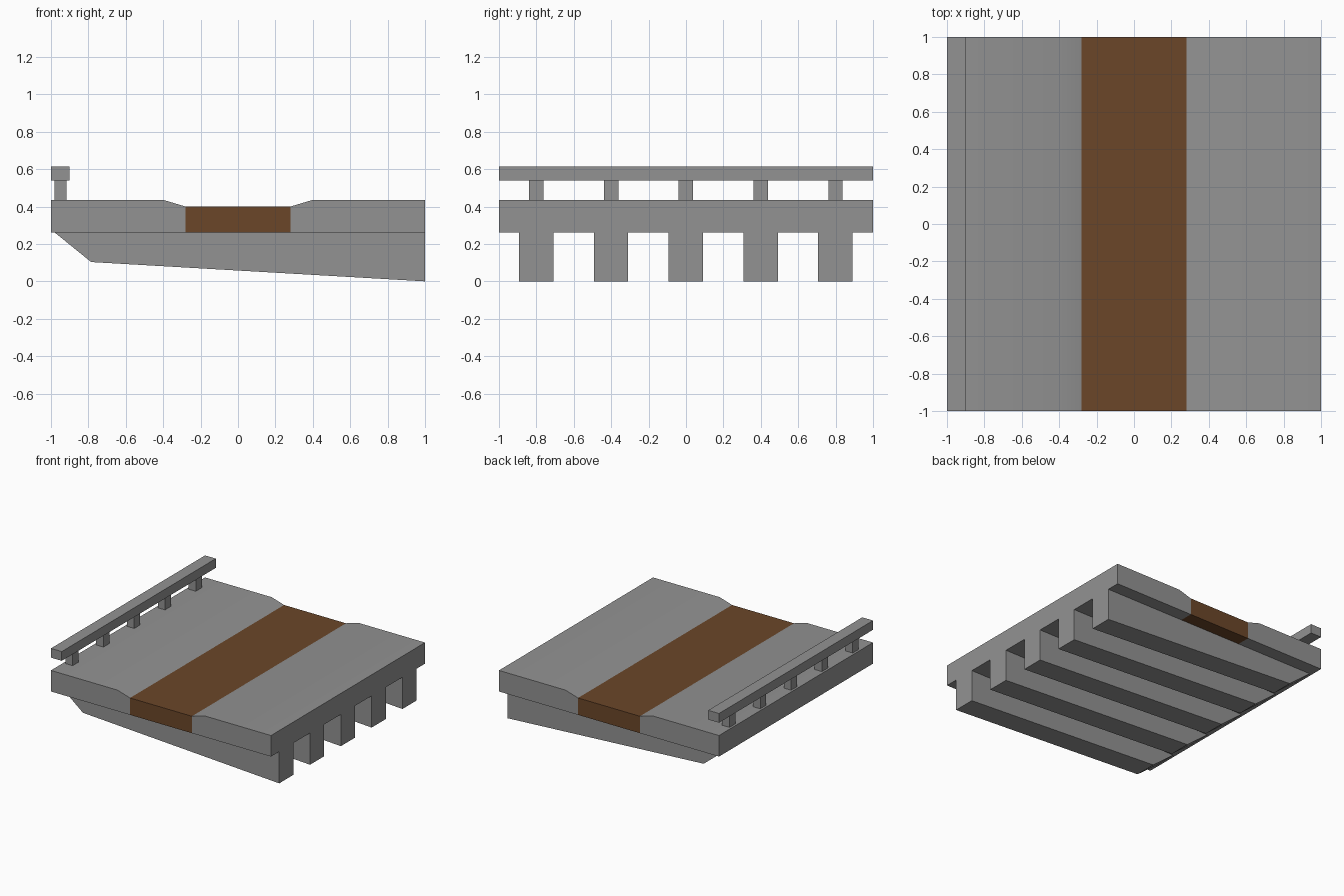
import bpy, bmesh

if "Cube" in bpy.data.objects:
    bpy.data.objects.remove(bpy.data.objects["Cube"])

stations = [-0.8 + 0.4 * i for i in range(5)]


def material(name, color):
    mat = bpy.data.materials.new(name)
    mat.diffuse_color = (*color, 1)
    mat.use_nodes = True
    mat.node_tree.nodes["Principled BSDF"].inputs["Base Color"].default_value = mat.diffuse_color
    return mat


stone = material("stone_grey", (0.29, 0.29, 0.29))
brown = material("path_brown", (0.147, 0.061, 0.022))


def prism(name, profile, y0, y1, mat=stone):
    """Extrude an xz profile along y."""
    bm = bmesh.new()
    face = bm.faces.new([bm.verts.new((x, y0, z)) for x, z in profile])
    ext = bmesh.ops.extrude_face_region(bm, geom=[face])
    moved = [v for v in ext["geom"] if isinstance(v, bmesh.types.BMVert)]
    bmesh.ops.translate(bm, verts=moved, vec=(0, y1 - y0, 0))
    bmesh.ops.recalc_face_normals(bm, faces=bm.faces)
    mesh = bpy.data.meshes.new(name)
    bm.to_mesh(mesh)
    bm.free()
    obj = bpy.data.objects.new(name, mesh)
    bpy.context.collection.objects.link(obj)
    mesh.materials.append(mat)
    return obj


def rect(x0, x1, z0, z1):
    return [(x0, z0), (x1, z0), (x1, z1), (x0, z1)]


# Stone deck: two slabs sloping down to the path
for name, s in (("deck_left", -1), ("deck_right", 1)):
    slab = [(0.281, 0.261), (1, 0.261), (1, 0.434), (0.395, 0.434), (0.281, 0.4)]
    obj = prism(name, [(s * x, z) for x, z in slab], -1, 1)
    bpy.ops.object.select_all(action='DESELECT')
    obj.select_set(True)
    bpy.context.view_layer.objects.active = obj
    bpy.ops.object.shade_smooth_by_angle()

# Brown path strip
prism("path", rect(-0.281, 0.281, 0.261, 0.4), -1, 1, brown)

# Tapered support ribs and railing posts
rib = [(-0.98, 0.261), (-0.785, 0.103), (1, 0.0), (1, 0.261)]
for i, y in enumerate(stations, 1):
    prism(f"support_rib_{i}", rib, y - 0.093, y + 0.091)
    prism(f"railing_post_{i}", rect(-0.982, -0.916, 0.434, 0.539), y - 0.039, y + 0.038)

# Railing beam
prism("railing_beam", rect(-1, -0.902, 0.539, 0.615), -1, 1)
